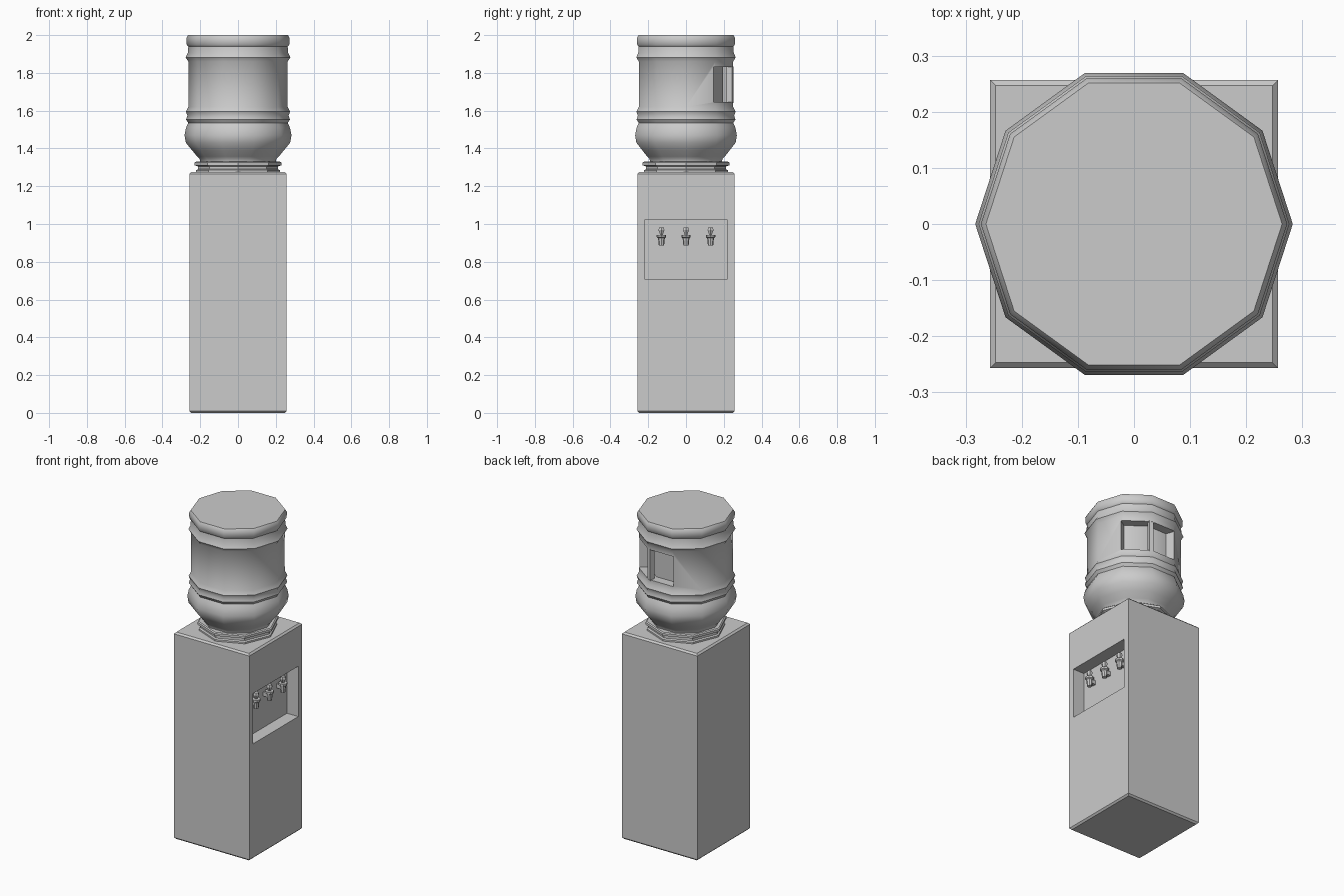
import bpy, bmesh, math
from mathutils import Matrix, Vector

if "Cube" in bpy.data.objects:
    bpy.data.objects.remove(bpy.data.objects["Cube"])


def make(name, bm, smooth=None):
    bmesh.ops.recalc_face_normals(bm, faces=bm.faces)
    me = bpy.data.meshes.new(name)
    bm.to_mesh(me)
    bm.free()
    ob = bpy.data.objects.new(name, me)
    bpy.context.collection.objects.link(ob)
    if smooth:
        activate(ob)
        bpy.ops.object.shade_smooth_by_angle(angle=math.radians(smooth))
    return ob


def activate(ob):
    bpy.ops.object.select_all(action='DESELECT')
    ob.select_set(True)
    bpy.context.view_layer.objects.active = ob


def add_box(bm, lo, hi):
    lo, hi = Vector(lo), Vector(hi)
    m = Matrix.Translation((lo + hi) / 2) @ Matrix.Diagonal((*(hi - lo), 1))
    return bmesh.ops.create_cube(bm, size=1, matrix=m)['verts']


def add_lathe(bm, profile, sides, x=0, y=0):
    rings = [[bm.verts.new((x + r * math.cos(2 * math.pi * i / sides),
                            y + r * math.sin(2 * math.pi * i / sides), z))
              for i in range(sides)] for r, z in profile]
    for a, b in zip(rings, rings[1:]):
        for i in range(sides):
            j = (i + 1) % sides
            bm.faces.new((a[i], a[j], b[j], b[i]))
    bm.faces.new(rings[0][::-1])
    bm.faces.new(rings[-1])


def cut(ob, cutter):
    cutter.hide_render = True
    mod = ob.modifiers.new("cut", 'BOOLEAN')
    mod.object = cutter
    mod.operation = 'DIFFERENCE'
    mod.solver = 'EXACT'
    activate(ob)
    bpy.ops.object.modifier_apply(modifier=mod.name)
    bpy.data.objects.remove(cutter, do_unlink=True)


# Cabinet: only the top and bottom rims are chamfered
bm = bmesh.new()
add_box(bm, (-.257, -.257, 0), (.257, .257, 1.275))
rims = [e for e in bm.edges if abs(e.verts[0].co.z - e.verts[1].co.z) < .01]
bmesh.ops.bevel(bm, geom=rims, offset=.01, segments=1, affect='EDGES')
cabinet = make("cabinet", bm)

# Dispensing recess on the +x side
bm = bmesh.new()
add_box(bm, (.18, -.22, .71), (.3, .22, 1.02))
cut(cabinet, make("recess_cutter", bm))

# Three taps: wall stub, spout and flared lever
for n, y in enumerate((-.13, 0, .13)):
    bm = bmesh.new()
    add_box(bm, (.178, y - .012, .905), (.21, y + .012, .93))
    add_lathe(bm, [(.014, .885), (.018, .925), (.025, .93), (.025, .943)], 8, .215, y)
    add_lathe(bm, [(.008, .943), (.018, .968), (.014, .982)], 6, .215, y)
    make(f"tap_{n + 1}", bm)

# Eight-sided collar
bm = bmesh.new()
add_lathe(bm, [(.222, 1.27), (.222, 1.285), (.212, 1.29), (.212, 1.305),
               (.229, 1.311), (.229, 1.325), (.222, 1.33)], 8)
make("collar", bm)

# Ten-sided bottle
bm = bmesh.new()
add_lathe(bm, [(.2, 1.328), (.203, 1.345), (.216, 1.357), (.243, 1.39),
               (.276, 1.43), (.283, 1.47), (.275, 1.51), (.263, 1.535),
               (.275, 1.553), (.268, 1.575), (.276, 1.595), (.263, 1.62),
               (.263, 1.86), (.277, 1.882), (.266, 1.905), (.263, 1.94),
               (.272, 1.95), (.273, 1.985), (.264, 2.0)], 10)
bottle = make("bottle", bm)

# Grip recess spanning two sides of the bottle
bm = bmesh.new()
polar = lambda r, a: (r * math.cos(math.radians(a)), r * math.sin(math.radians(a)), 1.645)
plan = [polar(r, a) for r, a in ((.34, 34), (.34, 72), (.34, 109.5),
                                 (.207, 109.5), (.207, 72), (.207, 34))]
base = bm.faces.new([bm.verts.new(p) for p in plan])
side = bmesh.ops.extrude_face_region(bm, geom=[base])['geom']
bmesh.ops.translate(bm, vec=(0, 0, .185),
                    verts=[v for v in side if isinstance(v, bmesh.types.BMVert)])
cut(bottle, make("grip_cutter", bm))
activate(bottle)
bpy.ops.object.shade_smooth_by_angle(angle=math.radians(40))

# Upright grip bar in the middle of the recess
bm = bmesh.new()
verts = add_box(bm, (.23, -.013, 1.64), (.26, .013, 1.835))
bmesh.ops.rotate(bm, verts=verts, cent=(0, 0, 0),
                 matrix=Matrix.Rotation(math.radians(72), 3, 'Z'))
make("grip_bar", bm)
